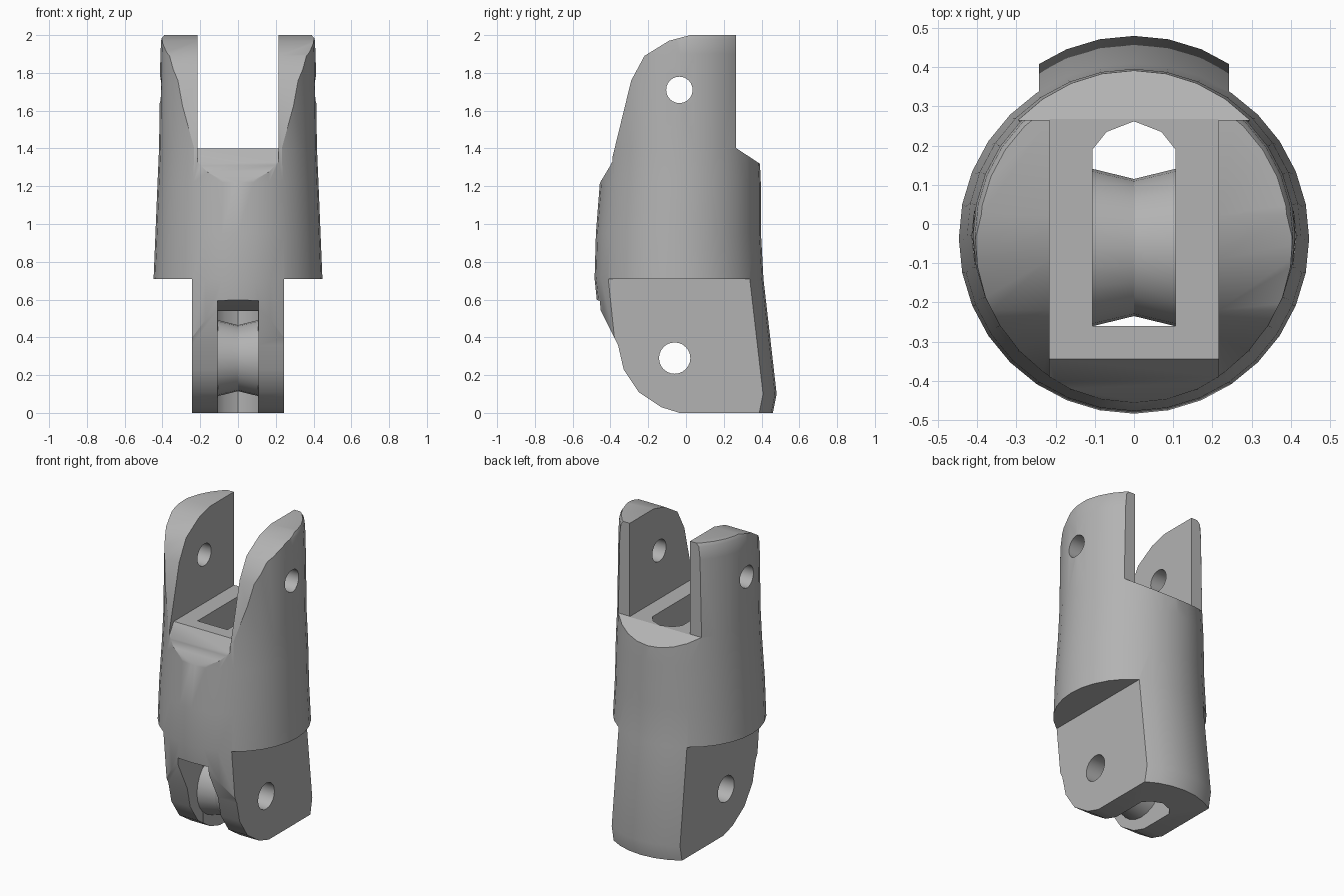
import bpy, bmesh, math
from mathutils import Matrix

if "Cube" in bpy.data.objects:
    bpy.data.objects.remove(bpy.data.objects["Cube"], do_unlink=True)

grey = bpy.data.materials.new("plain grey")
grey.use_nodes = True
grey.diffuse_color = (0.45, 0.45, 0.45, 1)
grey.node_tree.nodes["Principled BSDF"].inputs["Base Color"].default_value = grey.diffuse_color


def make(name, bm):
    bmesh.ops.recalc_face_normals(bm, faces=bm.faces)
    mesh = bpy.data.meshes.new(name)
    bm.to_mesh(mesh)
    bm.free()
    mesh.materials.append(grey)
    ob = bpy.data.objects.new(name, mesh)
    bpy.context.collection.objects.link(ob)
    return ob


def loft(name, rings, closed=False):
    """Skin a list of vertex rings, capping the ends unless closed."""
    bm = bmesh.new()
    loops = [[bm.verts.new(p) for p in ring] for ring in rings]
    n = len(loops[0])
    pairs = list(zip(loops, loops[1:]))
    if closed:
        pairs.append((loops[-1], loops[0]))
    else:
        bm.faces.new(loops[0])
        bm.faces.new(loops[-1])
    for a, b in pairs:
        for i in range(n):
            j = (i + 1) % n
            bm.faces.new((a[i], a[j], b[j], b[i]))
    return make(name, bm)


def side_prism(name, points, x0, x1):
    return loft(name, [[(x, y, z) for y, z in points] for x in (x0, x1)])


def circle(n, r):
    return [(r * math.cos(math.tau * i / n), r * math.sin(math.tau * i / n)) for i in range(n)]


def pin(name, y, z, r):
    return side_prism(name, [(y + a, z + b) for a, b in circle(24, r)], -0.7, 0.7)


def boolean(target, cutter, operation="DIFFERENCE"):
    mod = target.modifiers.new("cut", "BOOLEAN")
    mod.operation, mod.object, mod.solver = operation, cutter, "EXACT"
    bpy.context.view_layer.objects.active = target
    bpy.ops.object.modifier_apply(modifier=mod.name)
    bpy.data.objects.remove(cutter, do_unlink=True)


def smooth(ob, angle):
    bpy.ops.object.select_all(action="DESELECT")
    ob.select_set(True)
    bpy.context.view_layer.objects.active = ob
    bpy.ops.object.shade_smooth_by_angle(angle=math.radians(angle))


# Round tapering body: height, centre y, radius
sections = [(0, 0.01, 0.45), (0.1, 0.03, 0.45), (0.71, -0.037, 0.447),
            (0.95, -0.04, 0.437), (1.22, -0.03, 0.426), (1.4, -0.03, 0.418),
            (1.9, -0.03, 0.411), (1.98, -0.03, 0.406), (2, -0.03, 0.395)]
body = loft("link_body", [[(x, cy + y, z) for x, y in circle(32, r)] for z, cy, r in sections])

# Side outline trims the rounded toe, the ears and the rear shoulder
outline = [(0.03, -0.02), (-0.13, 0.03), (-0.25, 0.11), (-0.33, 0.23), (-0.36, 0.36),
           (-0.6, 0.84), (-0.6, 0.98), (-0.4, 1.31), (-0.29, 1.76), (-0.22, 1.89),
           (-0.09, 1.97), (0.06, 2.01), (0.265, 2.01), (0.265, 1.402),
           (0.39, 1.32), (0.6, 1.18), (0.6, -0.02)]
boolean(body, side_prism("outline", outline, -0.7, 0.7), "INTERSECT")

# Flat sides of the lower tongue
tongue_side = [(-0.8, -0.1), (0.8, -0.1), (0.8, 0.71), (-0.8, 0.71)]
for s in (-1, 1):
    boolean(body, side_prism("tongue_side", tongue_side, s * 0.243, s * 0.8))

# Gap between the ears with a sloping front lip
gap = [(-0.345, 1.4), (0.7, 1.4), (0.7, 2.1), (-0.7, 2.1), (-0.7, 0.95), (-0.6, 1.0)]
boolean(body, side_prism("ear_gap", gap, -0.215, 0.215))

# Vertical channel from the seat to the bottom, pointed at the rear
half = [(0.106, -0.26), (0.106, 0.19), (0.07, 0.235)]
channel = half + [(0, 0.262)] + [(-x, y) for x, y in reversed(half)]
boolean(body, loft("channel", [[(x, y, z) for x, y in channel] for z in (-0.1, 1.5)]))

# Front mouth of the channel
mouth = [(-0.7, 0.66), (-0.26, 0.54), (-0.2, 0.54), (-0.2, -0.1), (-0.7, -0.1)]
boolean(body, side_prism("mouth", mouth, -0.109, 0.109))

# Pin holes through tongue and ears
boolean(body, pin("lower_pin", -0.06, 0.29, 0.083))
boolean(body, pin("upper_pin", -0.035, 1.71, 0.07))
smooth(body, 32)

# Grooved pulley around the lower pin
profile = [(-0.115, 0.203), (0, 0.175), (0.115, 0.203), (0.115, 0.083), (-0.115, 0.083)]
pulley = loft("pulley", [[(x, a - 0.06, b + 0.29) for a, b in circle(24, r)] for x, r in profile], True)
smooth(pulley, 25)
